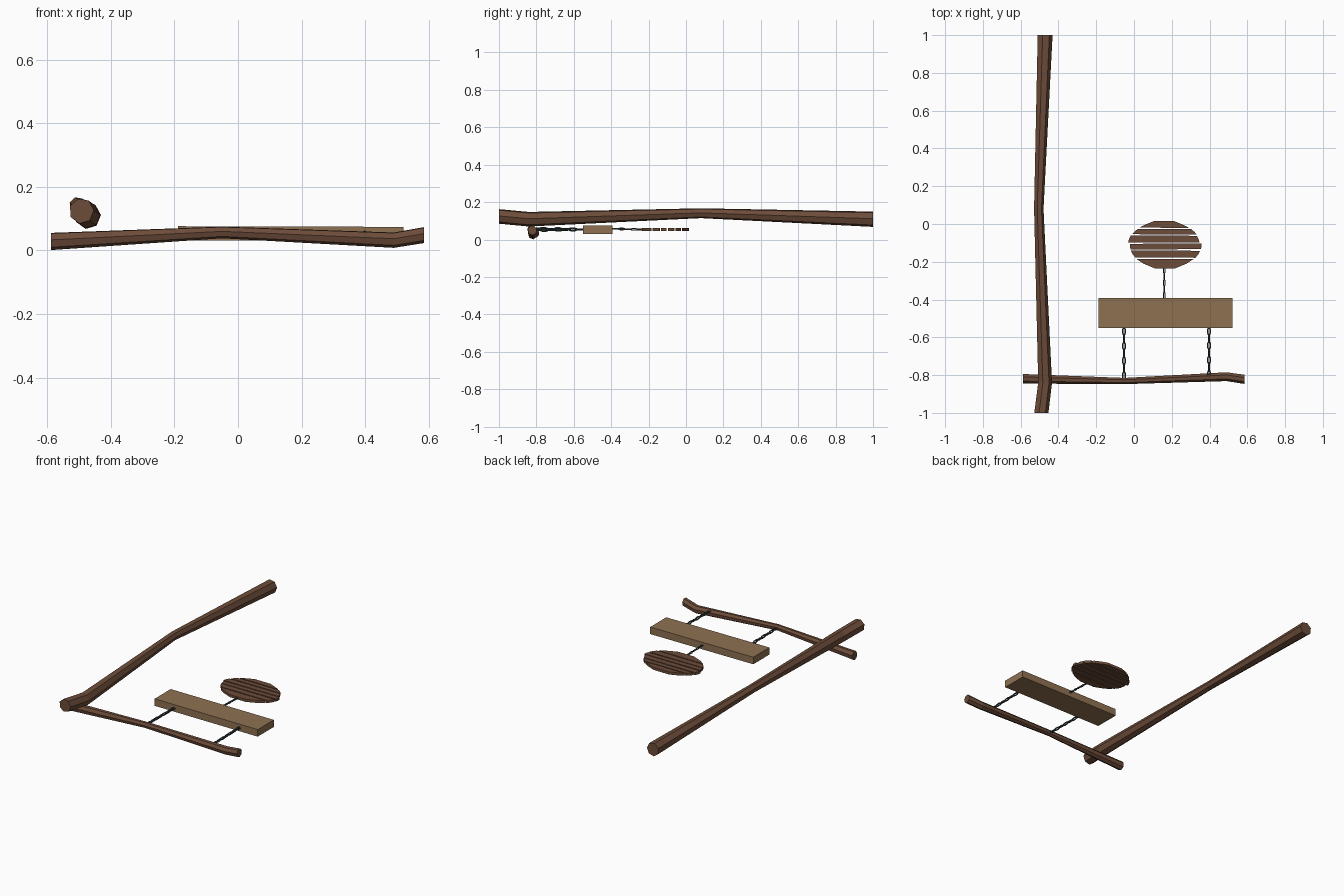
import bpy, bmesh, math, random
from mathutils import Vector, Matrix

if "Cube" in bpy.data.objects:
    bpy.data.objects.remove(bpy.data.objects["Cube"])

random.seed(4)


def material(name, r, g, b):
    m = bpy.data.materials.new(name)
    m.diffuse_color = (r, g, b, 1)
    m.use_nodes = True
    m.node_tree.nodes["Principled BSDF"].inputs["Base Color"].default_value = m.diffuse_color
    return m


DARK = material("dark wood", 0.150, 0.072, 0.041)
LIGHT = material("light wood", 0.275, 0.165, 0.085)
IRON = material("chain iron", 0.040, 0.055, 0.055)


def finish(bm, name, mat):
    bmesh.ops.recalc_face_normals(bm, faces=bm.faces)
    me = bpy.data.meshes.new(name)
    bm.to_mesh(me)
    bm.free()
    me.materials.append(mat)
    ob = bpy.data.objects.new(name, me)
    bpy.context.collection.objects.link(ob)
    return ob


def log(name, stations, u, v, sides, phase):
    """Faceted log: stations are (centre, radius u, radius v)."""
    bm = bmesh.new()
    rings = []
    for c, ru, rv in stations:
        rings.append([bm.verts.new(Vector(c)
                      + u * ru * math.cos(phase + math.tau * i / sides)
                      + v * rv * math.sin(phase + math.tau * i / sides))
                      for i in range(sides)])
    for a, b in zip(rings, rings[1:]):
        for i in range(sides):
            j = (i + 1) % sides
            bm.faces.new((a[i], a[j], b[j], b[i]))
    bm.faces.new(rings[0])
    bm.faces.new(rings[-1])
    return finish(bm, name, DARK)


X, Y, Z = Vector((1, 0, 0)), Vector((0, 1, 0)), Vector((0, 0, 1))

# Bent post lying along y
log("post", [((-0.492, -1.0, 0.124), 0.039, 0.040),
             ((-0.472, -0.84, 0.109), 0.038, 0.040),
             ((-0.505, 0.08, 0.141), 0.026, 0.027),
             ((-0.472, 1.0, 0.109), 0.041, 0.042)], X, Z, 7, 1.85)

# Cross beam
log("cross_beam", [((-0.588, -0.819, 0.029), 0.026, 0.028),
                   ((-0.05, -0.831, 0.057), 0.017, 0.019),
                   ((0.49, -0.808, 0.033), 0.024, 0.025),
                   ((0.585, -0.822, 0.049), 0.025, 0.026)], Y, Z, 7, 0.3)

# Sign board, very slightly out of square
bm = bmesh.new()
bmesh.ops.create_cube(bm, size=1)
for v in bm.verts:
    left = v.co.x < 0
    v.co = Vector((0.166 + v.co.x * 0.71, -0.471 + v.co.y * 0.158,
                   0.053 + v.co.z * 0.044 + (0.001 if left else -0.001)))
finish(bm, "sign_board", LIGHT)

# Round sign made of slats clipped to an ellipse
CX, CY, RX, RY = 0.163, -0.110, 0.190, 0.125


def half_width(y):
    return RX * math.sqrt(max(0.08, 1 - ((y - CY) / RY) ** 2))


edges = [(0.015, -0.020), (-0.027, -0.055), (-0.062, -0.097),
         (-0.104, -0.134), (-0.141, -0.178), (-0.185, -0.235)]
for n, (top, low) in enumerate(edges):
    bm = bmesh.new()
    mid = (top + low) / 2
    sh = random.uniform(-0.006, 0.006)
    tilt = random.uniform(-0.008, 0.008)
    right = [(CX + half_width(y) + sh, y) for y in (top, mid, low)]
    left = [(CX - half_width(y) + sh, y) for y in (low, mid, top)]
    outline = right + left
    vs = [bm.verts.new((x, y + tilt * (x - CX), 0.045)) for x, y in outline]
    f = bm.faces.new(vs)
    ext = bmesh.ops.extrude_face_region(bm, geom=[f])
    up = [g for g in ext["geom"] if isinstance(g, bmesh.types.BMVert)]
    bmesh.ops.translate(bm, verts=up, vec=(0, 0, 0.016))
    finish(bm, f"round_sign_slat_{n + 1}", DARK)


def chain(name, x, y0, y1, z0, z1, links, width, wire):
    """Chain of stretched links, every other one turned a quarter."""
    bm = bmesh.new()
    a, b = Vector((x, y0, z0)), Vector((x, y1, z1))
    pitch = (b - a).length / links
    half_len = pitch / 2 + wire
    for k in range(links):
        c = a.lerp(b, (k + 0.5) / links)
        rot = Matrix.Rotation(math.pi / 2 * (k % 2) + 0.25, 3, 'Y')
        rings = []
        for i in range(8):
            t = math.tau * (i + 0.5) / 8
            d = Vector((math.cos(t), math.sin(t), 0))
            p = Vector((d.x * (width / 2 - wire), d.y * half_len, 0))
            rings.append([bm.verts.new(c + rot @ (
                p + d * wire * math.cos(s) + Z * wire * math.sin(s)))
                for s in (math.tau * j / 5 for j in range(5))])
        for i in range(8):
            r, q = rings[i], rings[(i + 1) % 8]
            for j in range(5):
                m = (j + 1) % 5
                bm.faces.new((r[j], r[m], q[m], q[j]))
    return finish(bm, name, IRON)


# Chains: beam to board, board to round sign
chain("left_chain", -0.053, -0.822, -0.548, 0.058, 0.054, 7, 0.022, 0.0045)
chain("right_chain", 0.397, -0.815, -0.548, 0.050, 0.054, 7, 0.022, 0.0045)
chain("lower_chain", 0.160, -0.394, -0.228, 0.058, 0.053, 5, 0.016, 0.0035)
